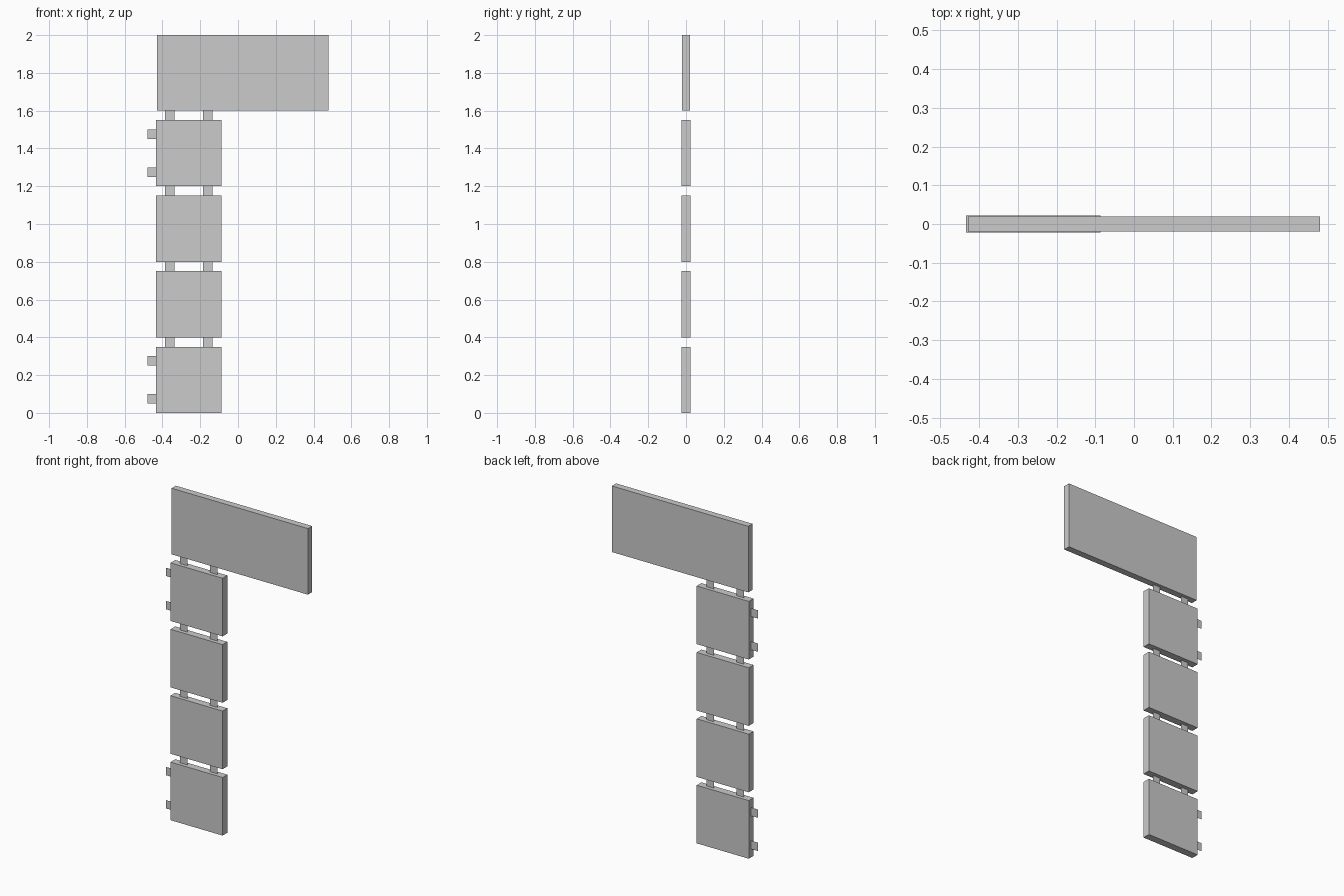
import bpy

if "Cube" in bpy.data.objects:
    bpy.data.objects.remove(bpy.data.objects["Cube"])


def make_mesh(name, verts, faces):
    mesh = bpy.data.meshes.new(name)
    mesh.from_pydata(verts, [], faces)
    mesh.update()
    obj = bpy.data.objects.new(name, mesh)
    bpy.context.collection.objects.link(obj)
    return obj


def box(name, x0, x1, z0, z1, half_depth):
    d = half_depth
    verts = [(x, y, z) for z in (z0, z1)
             for x, y in ((x0, -d), (x1, -d), (x1, d), (x0, d))]
    faces = [(3, 2, 1, 0), (4, 5, 6, 7)]
    faces += [(i, (i + 1) % 4, (i + 1) % 4 + 4, i + 4) for i in range(4)]
    return make_mesh(name, verts, faces)


def tab(name, x0, x1, z0, z1):
    # Paper-thin bracket plate
    return make_mesh(name, [(x0, 0, z0), (x1, 0, z0), (x1, 0, z1), (x0, 0, z1)],
                     [(0, 1, 2, 3)])


LEFT, RIGHT = -0.434, -0.087
MID = (LEFT + RIGHT) / 2
SIZE, PITCH = 0.35, 0.4

# Wide header board on top
box("header_board", -0.429, 0.48, 1.602, 2.0, 0.02)

for i in range(4):
    z = i * PITCH
    # Square letter panels, stacked
    box(f"square_panel_{i + 1}", LEFT, RIGHT, z, z + SIZE, 0.0225)
    for j, off in enumerate((-0.1, 0.1)):
        # Connectors up to the next board
        tab(f"connector_{i + 1}_{j + 1}", MID + off - 0.025, MID + off + 0.025,
            z + SIZE, z + PITCH + (0.002 if i == 3 else 0))
        # Wall brackets on the lowest and highest panels
        if i in (0, 3):
            zc = z + SIZE / 2 + off
            tab(f"wall_bracket_{i + 1}_{j + 1}", -0.48, LEFT, zc - 0.025, zc + 0.025)
